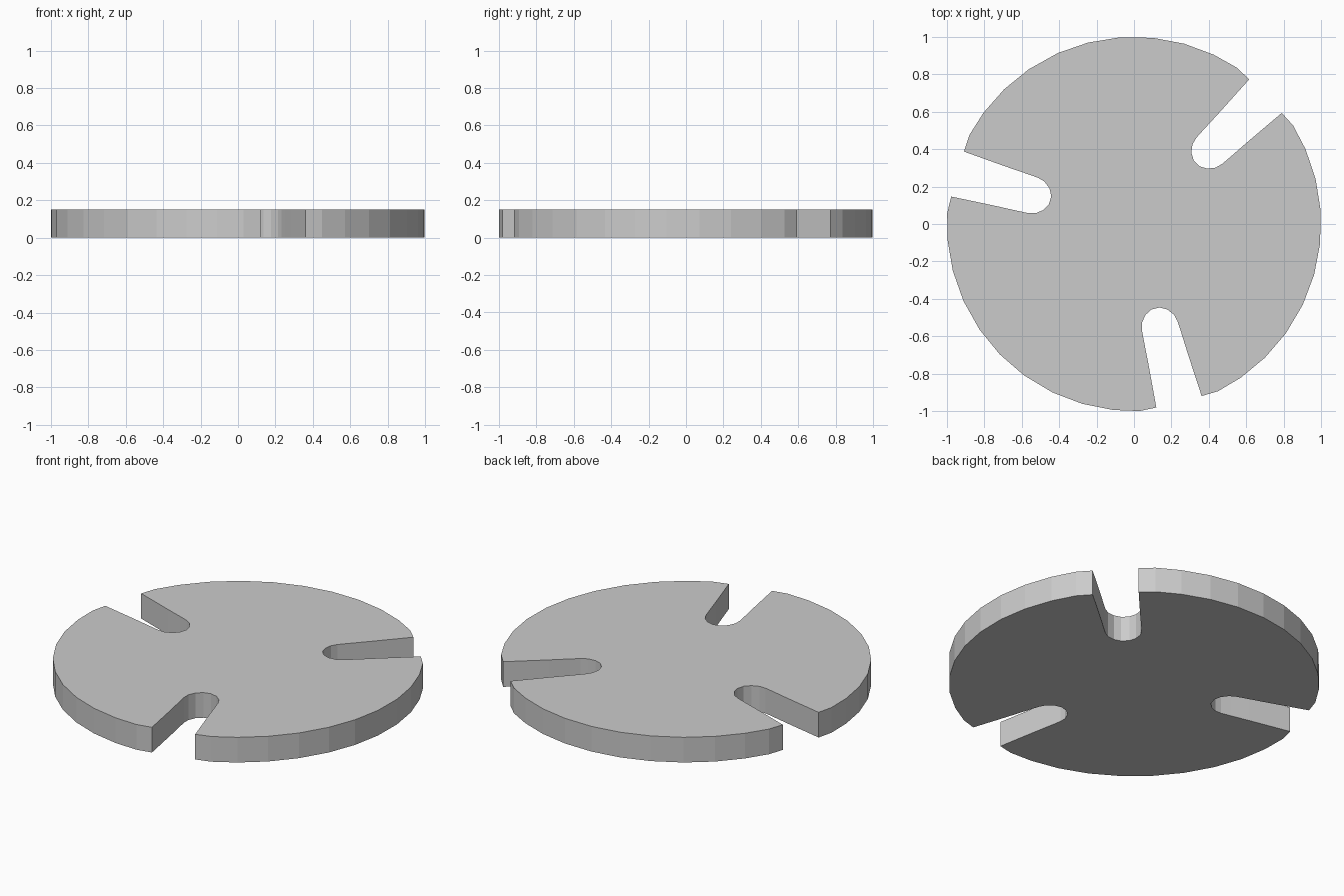
import bpy, bmesh
from math import radians, cos, sin

if "Cube" in bpy.data.objects:
    bpy.data.objects.remove(bpy.data.objects["Cube"])

THICK = 0.15
AXIS = 44.2  # direction of the first slot, degrees

# Rim points: offsets in degrees from the middle of each lobe
half_rim = [9.8, 20.0, 29.8, 39.4, 47.5]
rim = [-a for a in reversed(half_rim)] + [0] + half_rim

# Slot half profile: (distance from centre, half width), mouth to rounded end
half_slot = [(0.98, 0.125), (0.85, 0.116), (0.73, 0.108), (0.62, 0.102), (0.56, 0.098),
             (0.522, 0.088), (0.486, 0.060), (0.466, 0.022)]
slot = [(r, -w) for r, w in half_slot] + [(r, w) for r, w in reversed(half_slot)]

# Outline: slot followed by lobe, three times round
outline = []
for k in range(3):
    a = radians(AXIS + 120 * k)
    outline += [(r * cos(a) - w * sin(a), r * sin(a) + w * cos(a)) for r, w in slot]
    outline += [(cos(a + radians(60 + d)), sin(a + radians(60 + d))) for d in rim]

# Slotted disc: extrude the outline upward
bm = bmesh.new()
face = bm.faces.new([bm.verts.new((x, y, 0)) for x, y in outline])
top = bmesh.ops.extrude_face_region(bm, geom=[face], use_keep_orig=True)
bmesh.ops.translate(bm, vec=(0, 0, THICK),
                    verts=[g for g in top["geom"] if isinstance(g, bmesh.types.BMVert)])
bmesh.ops.recalc_face_normals(bm, faces=bm.faces)
mesh = bpy.data.meshes.new("slotted_disc")
bm.to_mesh(mesh)
bm.free()
bpy.context.collection.objects.link(bpy.data.objects.new("slotted_disc", mesh))
